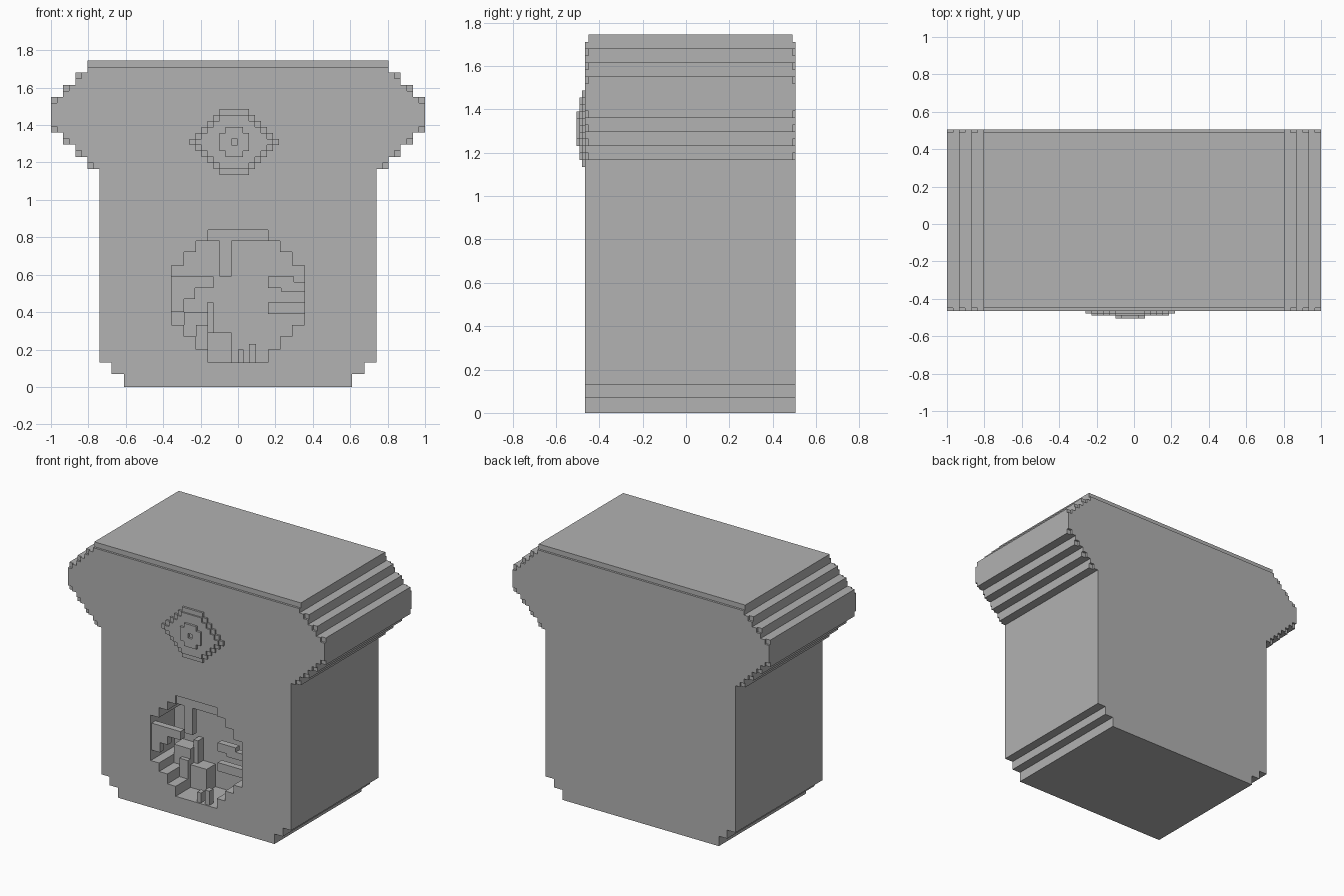
import bpy, bmesh

if "Cube" in bpy.data.objects:
    bpy.data.objects.remove(bpy.data.objects["Cube"])

grey = bpy.data.materials.new("stone_grey")
grey.diffuse_color = (0.445, 0.445, 0.445, 1)
grey.use_nodes = True
grey.node_tree.nodes["Principled BSDF"].inputs["Base Color"].default_value = grey.diffuse_color


def stair(z0, rows, cx=0.0):
    """Mirrored stepped outline from (top z, half width) rows."""
    right, z = [], z0
    for top, half in rows:
        right += [(half, z), (half, top)]
        z = top
    return [(cx + x, z) for x, z in right] + [(cx - x, z) for x, z in reversed(right)]


def extrude(name, outline, y0, y1):
    """Solid from an x-z outline, running from y0 to y1."""
    bm = bmesh.new()
    face = bm.faces.new([bm.verts.new((x, y0, z)) for x, z in outline])
    new = bmesh.ops.extrude_face_region(bm, geom=[face])["geom"]
    for v in new:
        if isinstance(v, bmesh.types.BMVert):
            v.co.y = y1
    bmesh.ops.recalc_face_normals(bm, faces=bm.faces)
    mesh = bpy.data.meshes.new(name)
    bm.to_mesh(mesh)
    bm.free()
    mesh.materials.append(grey)
    ob = bpy.data.objects.new(name, mesh)
    bpy.context.collection.objects.link(ob)
    return ob


def block(name, x0, x1, z0, z1, y0, y1):
    return extrude(name, [(x0, z0), (x1, z0), (x1, z1), (x0, z1)], y0, y1)


def cut(ob, cutter):
    m = ob.modifiers.new("cut", "BOOLEAN")
    m.operation, m.solver, m.object = "DIFFERENCE", "EXACT", cutter
    cutter.hide_render = True
    cutter.hide_set(True)


# Body outline: stepped foot, straight trunk, flared head
S, N = 0.065, 0.032
base = [(0.07, 0.61), (0.13, 0.675), (1.165, 0.74)]
flare = [(1.165 + S * (i + 1), 0.805 + S * i) for i in range(3)]
taper = [(1.55 + S * (i + 1), 0.935 - S * i) for i in range(3)]
core_rows = base + flare + [(1.55, 1.0)] + taper

# Face plates have a small notch at every step corner
plate_rows = list(base)
for top, half in flare:
    plate_rows += [(top - N, half - N), (top, half)]
plate_rows += [(1.36 + N, 1 - N), (1.55 - N, 1.0), (1.55, 1 - N)]
for top, half in taper[:2]:
    plate_rows += [(top - N, half), (top, half - N)]
plate_rows += [(1.71, 0.805)]

body = extrude("body", stair(0, core_rows), -0.45, 0.49)
front = extrude("front_plate", stair(0, plate_rows), -0.465, -0.45)
extrude("back_plate", stair(0, plate_rows), 0.49, 0.505)

# Round stepped opening in the belly
hole = stair(0.13, [(0.20, 0.16), (0.27, 0.225), (0.33, 0.29), (0.65, 0.355),
                    (0.72, 0.29), (0.78, 0.225), (0.84, 0.16)])
cutter = extrude("opening_cutter", hole, -0.6, -0.2)
cut(body, cutter)
cut(front, cutter)

# Broken pieces left standing near the front of the opening
for x0, x1, z0, z1 in [
        (-0.355, -0.13, 0.53, 0.59), (-0.355, -0.23, 0.47, 0.53), (-0.355, -0.29, 0.40, 0.47),
        (-0.10, -0.035, 0.59, 0.78), (-0.16, 0.16, 0.78, 0.84),
        (0.16, 0.30, 0.53, 0.59), (0.23, 0.355, 0.51, 0.56), (0.16, 0.355, 0.39, 0.45),
        (0.0, 0.03, 0.13, 0.20), (0.06, 0.095, 0.13, 0.23)]:
    block("broken_piece", x0, x1, z0, z1, -0.455, -0.41)

# Rubble at the back of the opening
for x0, x1, z0, z1, y0 in [
        (-0.29, -0.16, 0.27, 0.40, -0.30), (-0.165, -0.13, 0.27, 0.45, -0.26),
        (-0.16, -0.035, 0.13, 0.29, -0.30), (-0.225, -0.16, 0.20, 0.33, -0.33)]:
    block("rubble", x0, x1, z0, z1, y0, -0.19)


# Raised eye: diamond rim, inner diamond, iris with a sunken pupil
def diamond(name, widths, y0, y1):
    n = len(widths) - 1
    z0 = 1.31 - N * (n + 0.5)
    ws = widths[::-1] + widths[1:]
    rows = [(z0 + N * (i + 1), N * w / 2) for i, w in enumerate(ws)]
    return extrude(name, stair(z0, rows, -0.02), y0, y1)


diamond("eye_rim", [15, 13, 11, 9, 7, 5], -0.479, -0.465)
diamond("eye_white", [13, 11, 9, 7, 5], -0.49, -0.479)
iris = diamond("iris", [5, 5, 3], -0.505, -0.49)
cut(iris, block("pupil_cutter", -0.036, -0.004, 1.294, 1.326, -0.52, -0.48))
